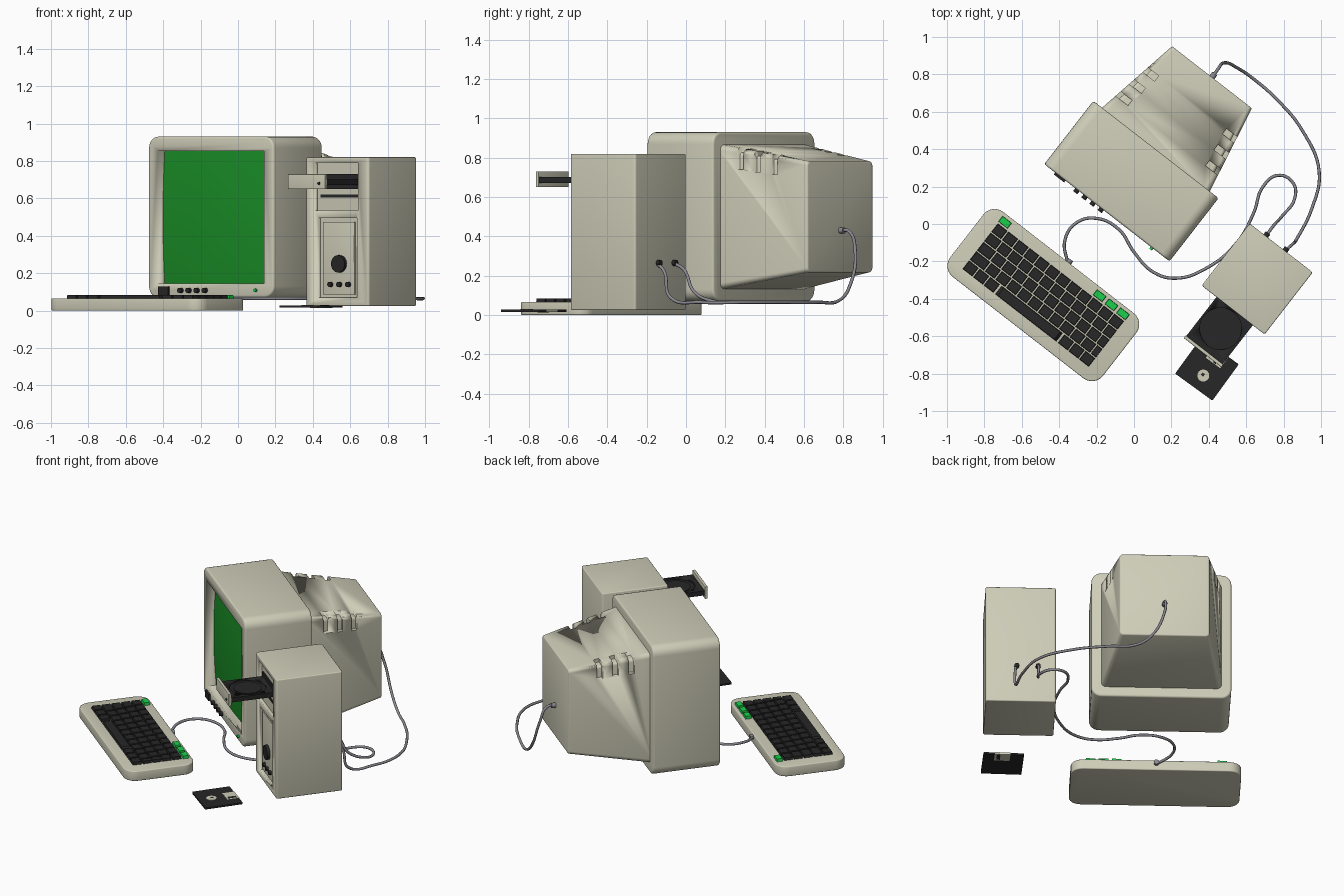
import bpy, bmesh, math
from mathutils import Matrix, Vector

if "Cube" in bpy.data.objects:
    bpy.data.objects.remove(bpy.data.objects["Cube"])

def material(name, rgb):
    m = bpy.data.materials.new(name)
    m.diffuse_color = (*rgb, 1)
    m.use_nodes = True
    m.node_tree.nodes["Principled BSDF"].inputs["Base Color"].default_value = m.diffuse_color
    return m

BEIGE = material("beige_plastic", (0.62, 0.61, 0.48))
DARK = material("dark_plastic", (0.02, 0.02, 0.02))
SCREEN = material("screen_green", (0.01, 0.27, 0.02))
LIME = material("key_green", (0.01, 0.62, 0.07))
CABLE = material("cable_grey", (0.25, 0.25, 0.28))

def frame(x, y, deg=-37.8):
    return Matrix.Translation((x, y, 0)) @ Matrix.Rotation(math.radians(deg), 4, 'Z')

MON, TOWER = frame(-0.145, 0.06), frame(0.53, -0.46)
KEYB, DISK = frame(-0.485, -0.38), frame(0.39, -0.775, -36)

def finish(name, bm, mat, fr, smooth=True):
    bmesh.ops.recalc_face_normals(bm, faces=bm.faces)
    me = bpy.data.meshes.new(name)
    bm.to_mesh(me)
    bm.free()
    ob = bpy.data.objects.new(name, me)
    bpy.context.collection.objects.link(ob)
    me.materials.append(mat)
    ob.matrix_world = fr
    if smooth:
        bpy.context.view_layer.objects.active = ob
        bpy.ops.object.select_all(action='DESELECT')
        ob.select_set(True)
        bpy.ops.object.shade_smooth_by_angle(angle=math.radians(35))
    return ob

def box(name, xr, yr, zr, mat, fr, r=0, axis=1, rim=0, taper=None):
    """Box with edges along one axis rounded by r, the rest by rim; taper scales the back end."""
    bm = bmesh.new()
    bmesh.ops.create_cube(bm, size=1)
    c = Vector([(a + b) / 2 for a, b in (xr, yr, zr)])
    s = Vector([b - a for a, b in (xr, yr, zr)])
    for v in bm.verts:
        v.co = Vector(p * q for p, q in zip(v.co, s)) + c
    along = lambda e: abs((e.verts[0].co - e.verts[1].co).normalized()[axis]) > 0.9
    if r:
        bmesh.ops.bevel(bm, geom=[e for e in bm.edges if along(e)], offset=r, segments=6,
                        profile=0.5, affect='EDGES')
    if rim:
        bmesh.ops.bevel(bm, geom=[e for e in bm.edges if not along(e)
                                  and e.calc_face_angle(0) > 1],
                        offset=rim, segments=3, profile=0.5, affect='EDGES')
    if taper:
        for v in bm.verts:
            t = (v.co.y - yr[0]) / s.y
            v.co.x = c.x + (v.co.x - c.x) * (1 + (taper[0] - 1) * t)
            v.co.z = c.z + (v.co.z - c.z) * (1 + (taper[1] - 1) * t)
    return finish(name, bm, mat, fr)

def disc(name, x, y, z, r, depth, mat, fr, upright=True, seg=24):
    """Cylinder facing the front (upright) or lying flat."""
    bm = bmesh.new()
    m = Matrix.Translation((x, y, z))
    if upright:
        m = m @ Matrix.Rotation(math.pi / 2, 4, 'X')
    bmesh.ops.create_cone(bm, cap_ends=True, segments=seg, radius1=r, radius2=r, depth=depth, matrix=m)
    return finish(name, bm, mat, fr)

def cut(ob, *cutters):
    for c in cutters:
        md = ob.modifiers.new("cut", 'BOOLEAN')
        md.object, md.operation, md.solver = c, 'DIFFERENCE', 'EXACT'
        bpy.context.view_layer.update()
        bpy.context.view_layer.objects.active = ob
        # keep the cut in front of the smoothing step
        bpy.ops.object.modifier_move_to_index(modifier=md.name, index=0)
        bpy.ops.object.modifier_apply(modifier=md.name)
        bpy.data.objects.remove(c)

# monitor front housing with recessed opening
housing = box("monitor_housing", (-0.424, 0.424), (0, 0.428), (0.07, 0.93), BEIGE, MON, r=0.06, rim=0.012)
cut(housing, box("cutter", (-0.36, 0.36), (-0.1, 0.07), (0.145, 0.852), BEIGE, MON))

# bulging screen
bm = bmesh.new()
bmesh.ops.create_grid(bm, x_segments=14, y_segments=14, size=1)
for v in bm.verts:
    u, w = v.co.x, v.co.y
    v.co = (u * 0.36, 0.03 + 0.016 * (u * u + w * w), 0.4985 + w * 0.3535)
finish("screen", bm, SCREEN, MON)

# monitor controls
box("power_switch", (-0.35, -0.28), (-0.012, 0.02), (0.083, 0.128), DARK, MON)
for i in range(4):
    disc("monitor_knob", -0.2 + i * 0.055, -0.004, 0.108, 0.014, 0.03, DARK, MON)
disc("monitor_light", 0.305, -0.002, 0.108, 0.009, 0.02, LIME, MON)

# tapered rear casing; a smaller core closes the bottoms of the vent slots
rear = box("monitor_rear", (-0.368, 0.368), (0.41, 0.917), (0.13, 0.87), BEIGE, MON,
           r=0.03, rim=0.008, taper=(0.735, 0.76))
box("monitor_rear_core", (-0.343, 0.343), (0.415, 0.89), (0.155, 0.845), BEIGE, MON,
    r=0.02, taper=(0.735, 0.76))
for side in (-1, 1):
    for i in range(3):
        y, inner = 0.54 + i * 0.095, 0.262 - i * 0.016
        xr = sorted((side * inner, side * 0.5))
        cut(rear, box("cutter", xr, (y - 0.018, y + 0.018), (0.74 - i * 0.012, 1), BEIGE, MON))

# tower case
tower = box("tower_case", (-0.213, 0.213), (0, 0.42), (0.025, 0.82), BEIGE, TOWER, r=0.012, axis=2, rim=0.006)
cut(tower,
    box("cutter", (-0.15, 0.14), (-0.1, 0.02), (0.535, 0.79), BEIGE, TOWER),
    box("cutter", (-0.127, 0.133), (-0.1, 0.02), (0.07, 0.495), BEIGE, TOWER))
box("tower_panel", (-0.105, 0.11), (0.008, 0.03), (0.085, 0.475), BEIGE, TOWER, rim=0.003)
disc("tower_power_button", 0.013, 0.004, 0.25, 0.046, 0.03, DARK, TOWER, seg=32)
for i in (-1, 0, 1):
    disc("tower_small_button", 0.013 + i * 0.06, 0.004, 0.14, 0.014, 0.024, DARK, TOWER)
box("floppy_slot", (-0.125, 0.132), (0.014, 0.03), (0.606, 0.62), DARK, TOWER)
box("tray_slot", (-0.118, 0.137), (0.012, 0.03), (0.65, 0.73), DARK, TOWER)

# open disc tray
tray = box("disc_tray", (-0.113, 0.133), (-0.265, 0.025), (0.672, 0.702), DARK, TOWER)
cut(tray, disc("cutter", 0.008, -0.12, 0.702, 0.112, 0.02, DARK, TOWER, False, 40))
disc("tray_well_ring", 0.008, -0.12, 0.693, 0.085, 0.008, DARK, TOWER, False, 40)
box("tray_front", (-0.117, 0.137), (-0.28, -0.262), (0.65, 0.73), BEIGE, TOWER, rim=0.003)
disc("tray_button", 0.095, -0.28, 0.68, 0.008, 0.012, DARK, TOWER)

# floppy disk
box("floppy_disk", (-0.123, 0.123), (-0.12, 0.12), (0.016, 0.027), DARK, DISK, r=0.006, axis=2)
hub = disc("floppy_hub", 0.005, -0.04, 0.0275, 0.032, 0.005, BEIGE, DISK, False)
box("floppy_hub_hole", (-0.008, 0.008), (-0.045, -0.029), (0.028, 0.031), DARK, DISK)
box("floppy_shutter", (-0.04, 0.055), (0.045, 0.122), (0.0145, 0.0285), BEIGE, DISK)
box("floppy_shutter_window", (0.02, 0.042), (0.056, 0.11), (0.014, 0.029), DARK, DISK)

# keyboard
box("keyboard_base", (-0.517, 0.517), (-0.22, 0.22), (0, 0.066), BEIGE, KEYB, r=0.075, axis=2, rim=0.006)

def key(name, x0, x1, y0, y1, mat):
    bm = bmesh.new()
    bmesh.ops.create_cube(bm, size=1)
    for v in bm.verts:
        inset = 0.9 if v.co.z > 0 else 1
        v.co = ((x0 + x1) / 2 + v.co.x * (x1 - x0) * inset,
                (y0 + y1) / 2 + v.co.y * (y1 - y0) * inset, 0.0715 + v.co.z * 0.025)
    finish(name, bm, mat, KEYB, smooth=False)

for row in range(5):
    y0 = -0.157 + row * 0.0628
    shift = (0.0, 0.03, 0.02, 0.01, 0.0)[row]
    edges = [-0.43] + [-0.43 + shift + i * 0.0717 for i in range(1, 12)] + [0.43]
    if row == 0:
        edges = edges[:4] + edges[9:]     # long space bar
    for a, b in zip(edges, edges[1:]):
        key("key", a + 0.003, b - 0.003, y0 + 0.003, y0 + 0.06, DARK)
for x in (-0.4, 0.24, 0.32, 0.398):
    key("green_key", x - 0.032, x + 0.032, 0.163, 0.201, LIME)

# cables
def cable(name, pts):
    cu = bpy.data.curves.new(name, 'CURVE')
    cu.dimensions, cu.bevel_depth, cu.bevel_resolution = '3D', 0.0085, 2
    cu.resolution_u, cu.use_fill_caps = 8, True
    sp = cu.splines.new('BEZIER')
    sp.bezier_points.add(len(pts) - 1)
    for bp, p in zip(sp.bezier_points, pts):
        bp.co = p
        bp.handle_left_type = bp.handle_right_type = 'AUTO'
    cu.materials.append(CABLE)
    ob = bpy.data.objects.new(name, cu)
    bpy.context.collection.objects.link(ob)

Z = 0.065
cable("keyboard_cable", [
    (-0.355, -0.21, 0.045), (-0.37, -0.09, 0.06), (-0.31, 0.005, Z), (-0.2, 0.03, Z), (-0.08, -0.03, Z),
    (0.0, -0.15, Z), (0.1, -0.255, Z), (0.22, -0.29, Z), (0.38, -0.24, Z), (0.55, -0.1, Z),
    (0.64, 0.06, Z), (0.69, 0.2, Z), (0.77, 0.26, Z), (0.85, 0.22, Z), (0.86, 0.14, 0.07),
    (0.79, 0.04, 0.12), (0.745, -0.01, 0.23), (0.705, -0.065, 0.265)])
cable("monitor_cable", [
    (0.415, 0.78, 0.43), (0.45, 0.83, 0.425), (0.475, 0.86, 0.34), (0.56, 0.83, 0.14), (0.64, 0.775, 0.072),
    (0.76, 0.67, Z), (0.9, 0.5, Z), (0.99, 0.28, Z), (0.95, 0.08, Z), (0.87, -0.08, 0.09),
    (0.845, -0.11, 0.22), (0.8, -0.15, 0.265)])

# cable plugs
disc("monitor_plug", 0.0, 0.925, 0.43, 0.016, 0.035, CABLE, MON, seg=16)
disc("tower_plug", -0.105, 0.425, 0.265, 0.015, 0.03, DARK, TOWER, seg=16)
disc("tower_plug", 0.025, 0.425, 0.265, 0.015, 0.03, DARK, TOWER, seg=16)
disc("keyboard_plug", 0.0, 0.225, 0.045, 0.016, 0.03, CABLE, KEYB, seg=16)
